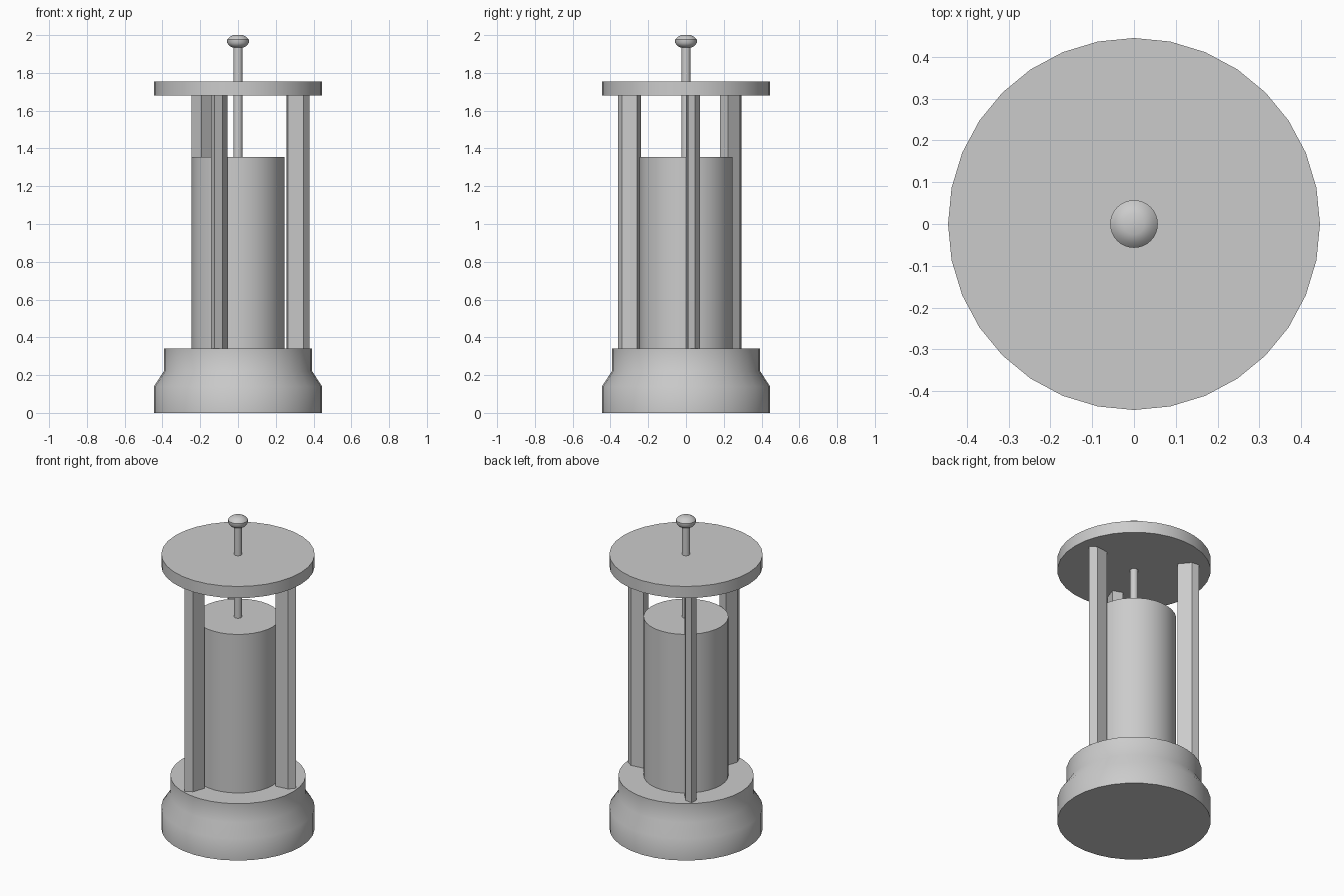
import bpy, bmesh, math

if "Cube" in bpy.data.objects:
    bpy.data.objects.remove(bpy.data.objects["Cube"])


def finish(name, bm):
    bmesh.ops.remove_doubles(bm, verts=bm.verts, dist=1e-5)
    bmesh.ops.recalc_face_normals(bm, faces=bm.faces)
    mesh = bpy.data.meshes.new(name)
    bm.to_mesh(mesh)
    bm.free()
    ob = bpy.data.objects.new(name, mesh)
    bpy.context.collection.objects.link(ob)
    bpy.ops.object.select_all(action='DESELECT')
    ob.select_set(True)
    bpy.context.view_layer.objects.active = ob
    bpy.ops.object.shade_smooth_by_angle(angle=math.radians(40))
    return ob


def lathe(name, profile, sides=32):
    """Stack of rings (radius, z), closed with a cap at each end."""
    bm = bmesh.new()
    rings = []
    for r, z in profile:
        rings.append([bm.verts.new((r * math.cos(2 * math.pi * i / sides),
                                    r * math.sin(2 * math.pi * i / sides), z))
                      for i in range(sides)])
    for a, b in zip(rings, rings[1:]):
        for i in range(sides):
            j = (i + 1) % sides
            bm.faces.new((a[i], a[j], b[j], b[i]))
    bm.faces.new(rings[0][::-1])
    bm.faces.new(rings[-1])
    return finish(name, bm)


def post(name, angle, radius=0.322, z0=0.33, z1=1.69):
    """Upright with a ridge pointing outwards."""
    section = [(-0.06, -0.032), (0.024, -0.032), (0.06, 0),
               (0.024, 0.032), (-0.06, 0.032)]
    a = math.radians(angle)
    bm = bmesh.new()
    low = []
    for u, v in section:
        u += radius
        low.append(bm.verts.new((u * math.cos(a) - v * math.sin(a),
                                 u * math.sin(a) + v * math.cos(a), z0)))
    face = bm.faces.new(low)
    ext = bmesh.ops.extrude_face_region(bm, geom=[face], use_keep_orig=True)
    top = [g for g in ext['geom'] if isinstance(g, bmesh.types.BMVert)]
    bmesh.ops.translate(bm, verts=top, vec=(0, 0, z1 - z0))
    return finish(name, bm)


# Stepped base, inner body and lid
lathe("base", [(0.445, 0), (0.445, 0.14), (0.393, 0.22), (0.393, 0.34)])
lathe("inner_cylinder", [(0.246, 0.33), (0.246, 1.355)])
lathe("lid", [(0.445, 1.68), (0.445, 1.755)])

# Central rod and its flattened knob
lathe("rod", [(0.024, 1.35), (0.024, 1.95)], 16)
lathe("knob", [(0.03, 1.935), (0.045, 1.942), (0.057, 1.958), (0.057, 1.976),
               (0.045, 1.99), (0.025, 2.0)])

# Three uprights around the body
for i, angle in enumerate((7, 130, 251)):
    post(f"upright_{i + 1}", angle)
